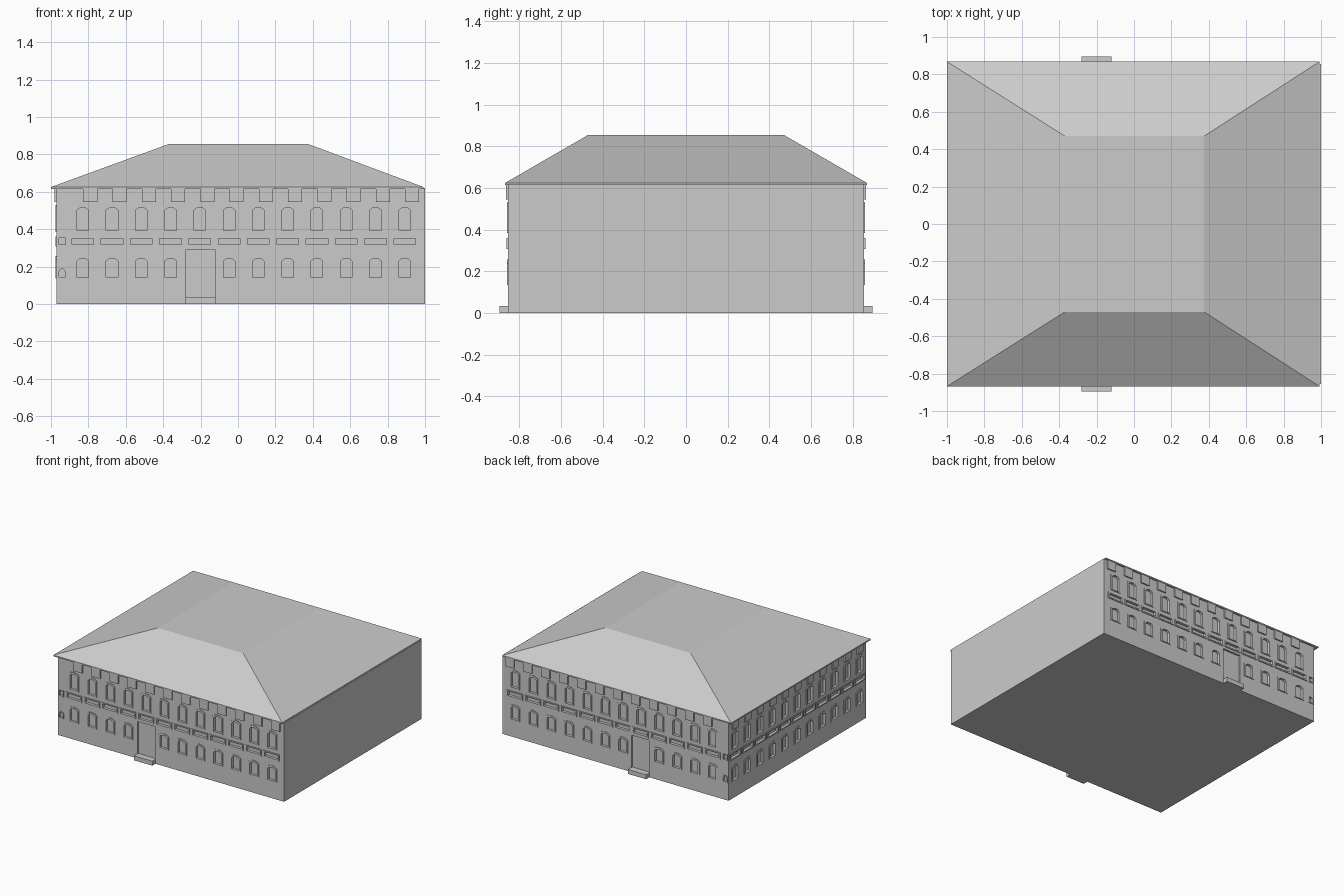
import bpy, bmesh
from mathutils import Vector

old = bpy.data.objects.get("Cube")
if old:
    bpy.data.objects.remove(old, do_unlink=True)

stone = bpy.data.materials.new("grey stone")
stone.use_nodes = True
GREY = (0.6, 0.6, 0.6, 1)
stone.diffuse_color = GREY
stone.node_tree.nodes["Principled BSDF"].inputs["Base Color"].default_value = GREY

LEFT, RIGHT, DEPTH, WALL_H = -0.97, 1.0, 0.855, 0.62
STEP = 0.1565
RECESS = 0.015

# Each facade maps (along, height, outward) to a point on its wall
FACADES = {
    "front": lambda u, z, d: Vector((u, -DEPTH - d, z)),
    "back": lambda u, z, d: Vector((u, DEPTH + d, z)),
    "side": lambda u, z, d: Vector((LEFT - d, u, z)),
}


def finish(bm, name):
    bmesh.ops.recalc_face_normals(bm, faces=bm.faces)
    mesh = bpy.data.meshes.new(name)
    bm.to_mesh(mesh)
    bm.free()
    mesh.materials.append(stone)
    obj = bpy.data.objects.new(name, mesh)
    bpy.context.collection.objects.link(obj)
    return obj


def bridge(bm, a, b):
    for i in range(len(a)):
        j = (i + 1) % len(a)
        bm.faces.new((a[i], a[j], b[j], b[i]))


def prism(bm, place, outline, d0, d1):
    rings = [[bm.verts.new(place(u, z, d)) for u, z in outline] for d in (d0, d1)]
    bridge(bm, *rings)
    for ring in rings:
        bm.faces.new(ring)


def frame(bm, place, outer, inner, d0, d1):
    rings = [[bm.verts.new(place(u, z, d)) for u, z in outline]
             for outline, d in ((outer, d0), (outer, d1), (inner, d1), (inner, d0))]
    for i in range(4):
        bridge(bm, rings[i], rings[(i + 1) % 4])


def rect(u, z0, z1, w):
    return [(u - w / 2, z0), (u + w / 2, z0), (u + w / 2, z1), (u - w / 2, z1)]


def arched(u, z0, z1, w, rise):
    # Upright opening with a shallow arched head
    h, s = w / 2, z1 - rise
    return [(u - h, z0), (u + h, z0), (u + h, s), (u + h * 0.6, s + rise * 0.75),
            (u, z1), (u - h * 0.6, s + rise * 0.75), (u - h, s)]


def box(bm, lo, hi):
    res = bmesh.ops.create_cube(bm, size=1)
    for v in res["verts"]:
        v.co = Vector([a + (c + 0.5) * (b - a) for c, a, b in zip(v.co, lo, hi)])


# Window, panel and cornice block details, collected by kind
kinds = ("window_frames", "balcony_panels", "cornice_blocks", "corner_niches",
         "doors", "recess_cutter")
parts = {k: bmesh.new() for k in kinds}


def opening(kind, place, outer, inner, out):
    frame(parts[kind], place, outer, inner, -0.002, out)
    prism(parts["recess_cutter"], place, inner, -RECESS, 0.05)


for side, place in FACADES.items():
    long_wall = side != "side"
    if long_wall:
        centres = [-0.83 + STEP * i for i in range(12)]
    else:
        centres = [-0.775 + 0.155 * i for i in range(11)]
    for i, u in enumerate(centres):
        # Upper windows
        opening("window_frames", place, arched(u, 0.385, 0.53, 0.09, 0.018),
                arched(u, 0.392, 0.515, 0.062, 0.014), 0.005)
        # Panels below the upper windows
        opening("balcony_panels", place, rect(u, 0.308, 0.36, 0.14),
                rect(u, 0.318, 0.351, 0.116), 0.006)
        # Lower windows, leaving the bay of the door free
        if not (long_wall and i == 4):
            opening("window_frames", place, arched(u, 0.135, 0.257, 0.09, 0.018),
                    arched(u, 0.141, 0.243, 0.062, 0.014), 0.005)
        # Blocks under the eaves
        prism(parts["cornice_blocks"], place,
              rect(u + (0.04 if long_wall else 0), 0.545, 0.616, 0.075), -0.002, 0.01)
    if long_wall:
        # Small niches beside the corner
        opening("corner_niches", place, rect(-0.94, 0.31, 0.36, 0.045),
                rect(-0.94, 0.317, 0.353, 0.033), 0.003)
        opening("corner_niches", place, arched(-0.94, 0.138, 0.195, 0.045, 0.02),
                arched(-0.94, 0.144, 0.188, 0.033, 0.016), 0.003)
        # Recessed double door
        prism(parts["recess_cutter"], place, rect(-0.2, 0.035, 0.29, 0.155), -RECESS, 0.05)
        for s in (-1, 1):
            prism(parts["doors"], place, rect(-0.2 + s * 0.039, 0.035, 0.285, 0.072),
                  -RECESS - 0.002, -RECESS + 0.004)

objects = {k: finish(bm, k) for k, bm in parts.items()}

# Main block with the openings cut in
bm = bmesh.new()
box(bm, (LEFT, -DEPTH, 0), (RIGHT, DEPTH, WALL_H))
walls = finish(bm, "walls")
cutter = objects["recess_cutter"]
cutter.hide_render = True
cut = walls.modifiers.new("openings", "BOOLEAN")
cut.operation, cut.solver, cut.object = "DIFFERENCE", "EXACT", cutter
bpy.context.view_layer.update()
baked = bpy.data.meshes.new_from_object(
    walls.evaluated_get(bpy.context.evaluated_depsgraph_get()))
walls.modifiers.clear()
walls.data = baked
bpy.data.objects.remove(cutter, do_unlink=True)

# Hipped roof with a flat top and a thin eave
bm = bmesh.new()
rings = []
for x0, x1, y, z in ((-1, 0.992, 0.868, 0.615), (-1, 0.992, 0.868, 0.625),
                     (-0.37, 0.375, 0.47, 0.855)):
    rings.append([bm.verts.new(p) for p in
                  ((x0, -y, z), (x1, -y, z), (x1, y, z), (x0, y, z))])
bridge(bm, rings[0], rings[1])
bridge(bm, rings[1], rings[2])
bm.faces.new(rings[0])
bm.faces.new(rings[2])
finish(bm, "roof")

# Entrance steps on the front and the back
for side in ("front", "back"):
    bm = bmesh.new()
    prism(bm, FACADES[side], rect(-0.2, 0, 0.035, 0.16), -0.01, 0.04)
    finish(bm, side + "_step")
